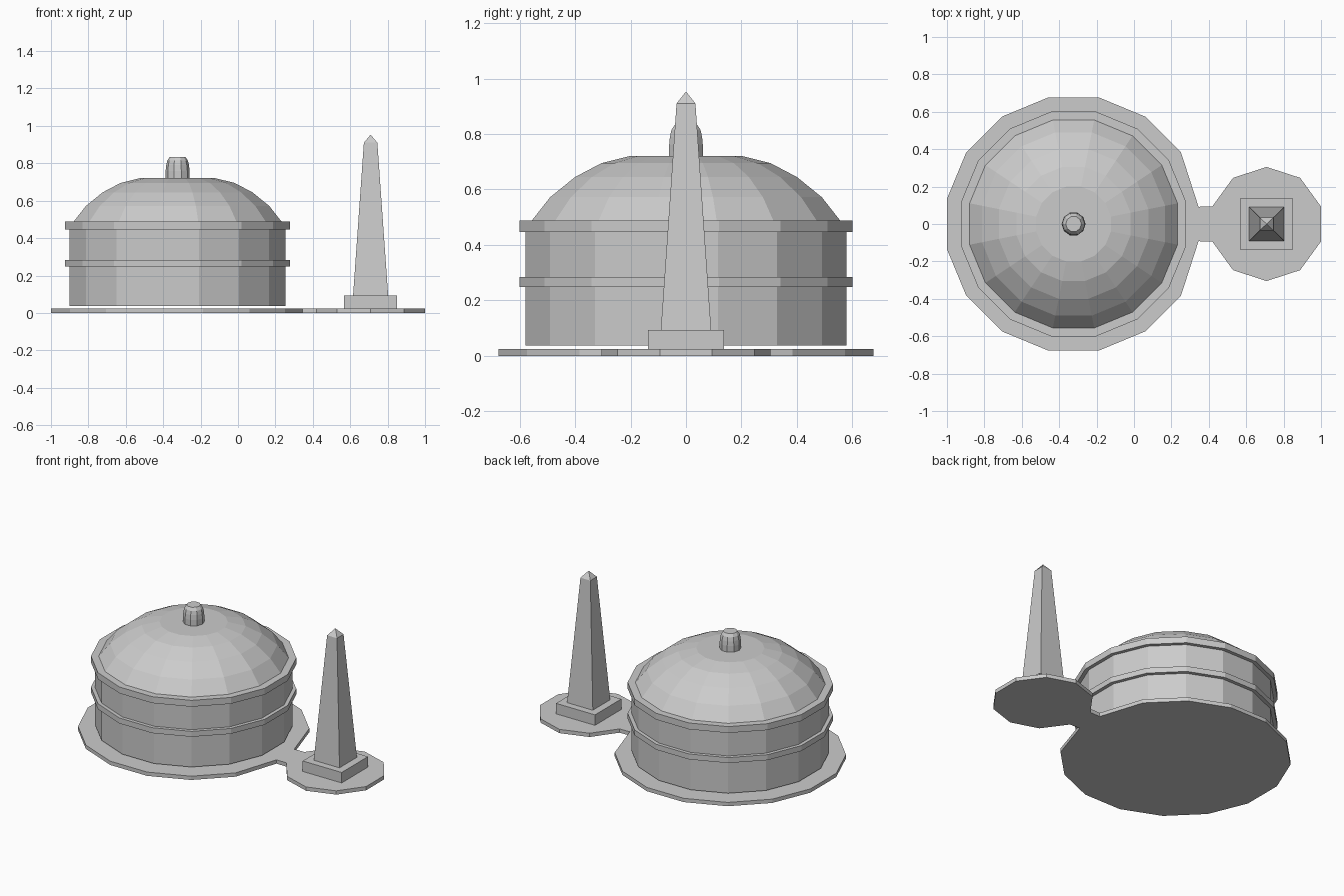
import bpy
import bmesh
from math import cos, sin, pi, radians

cube = bpy.data.objects.get("Cube")
if cube:
    bpy.data.objects.remove(cube, do_unlink=True)

stone = bpy.data.materials.new("grey stone")
stone.use_nodes = True
stone.diffuse_color = (0.6, 0.6, 0.6, 1)
stone.node_tree.nodes["Principled BSDF"].inputs["Base Color"].default_value = (0.6, 0.6, 0.6, 1)

HALL_X, OBELISK_X = -0.323, 0.709
SIDES = 16
HALF_STEP = pi / SIDES


def finish(name, bm):
    bmesh.ops.recalc_face_normals(bm, faces=bm.faces)
    mesh = bpy.data.meshes.new(name)
    bm.to_mesh(mesh)
    bm.free()
    mesh.materials.append(stone)
    obj = bpy.data.objects.new(name, mesh)
    bpy.context.collection.objects.link(obj)


def loft(name, sections):
    """Skin matching outlines, each a list of (x, y, z), and cap both ends."""
    bm = bmesh.new()
    rings = [[bm.verts.new(p) for p in section] for section in sections]
    for low, high in zip(rings, rings[1:]):
        for i in range(len(low)):
            j = (i + 1) % len(low)
            bm.faces.new((low[i], low[j], high[j], high[i]))
    bm.faces.new(rings[0][::-1])
    bm.faces.new(rings[-1])
    finish(name, bm)


def turned(name, profile, sides, turn):
    """Faceted round part on the hall axis from (radius, height) pairs."""
    angles = [turn + 2 * pi * i / sides for i in range(sides)]
    loft(name, [[(HALL_X + r * cos(a), r * sin(a), z) for a in angles] for r, z in profile])


def square_stack(name, profile):
    """Square part on the obelisk axis from (half x, half y, height)."""
    corners = ((-1, -1), (1, -1), (1, 1), (-1, 1))
    loft(name, [[(OBELISK_X + sx * hx, sy * hy, z) for sx, sy in corners]
                for hx, hy, z in profile])


def wide(profile):
    """Convert flat-to-centre distances into corner radii."""
    return [(r / cos(HALF_STEP), z) for r, z in profile]


# Ground slab: large round, narrow bridge and small round in one outline
big = 0.677 / cos(HALF_STEP)
outline = [(HALL_X + big * cos(a), big * sin(a))
           for a in (HALF_STEP * (3 + 2 * i) for i in range(SIDES - 2))]
outline.append((0.345, -0.092))
outline += [(OBELISK_X + 0.305 * cos(a), 0.305 * sin(a))
            for a in (radians(198 + 36 * i) for i in range(10))]
outline.append((0.345, 0.092))
loft("ground_slab", [[(x, y, z) for x, y in outline] for z in (0, 0.025)])

# Hall walls, raised slightly above the slab
turned("hall_drum", wide([(0.578, 0.038), (0.578, 0.47)]), SIDES, HALF_STEP)

# Projecting bands
for name, low, high in (("lower_band", 0.248, 0.284), ("upper_band", 0.446, 0.488)):
    turned(name, wide([(0.601, low), (0.601, high)]), SIDES, HALF_STEP)

# Dome with flat crown
turned("dome", wide([(0.556, 0.48), (0.556, 0.488), (0.49, 0.572), (0.40, 0.645),
                     (0.305, 0.695), (0.2, 0.721)]), SIDES, HALF_STEP)

# Finial
turned("finial", [(0.064, 0.715), (0.064, 0.76), (0.061, 0.79), (0.055, 0.815),
                  (0.042, 0.834)], 10, 0)

# Obelisk and its pedestal
square_stack("pedestal", [(0.142, 0.137, 0.02), (0.142, 0.137, 0.094)])
square_stack("obelisk_shaft", [(0.094, 0.091, 0.09), (0.036, 0.034, 0.91),
                               (0.001, 0.001, 0.952)])
